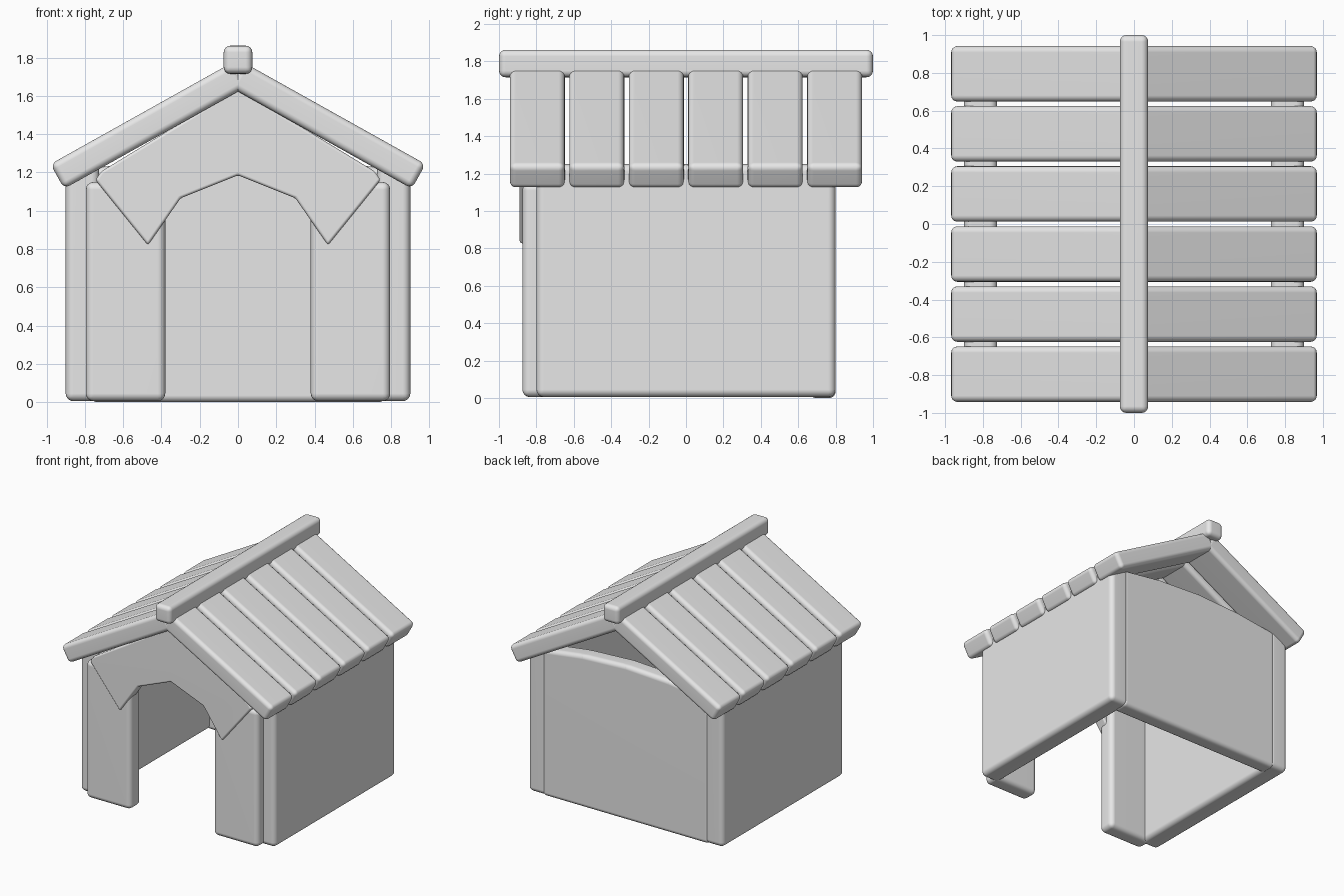
import bpy
import bmesh
import math
from mathutils import Matrix, Vector

cube = bpy.data.objects.get("Cube")
if cube:
    bpy.data.objects.remove(cube, do_unlink=True)

# One plain colour for the whole model
grey = bpy.data.materials.new("light_grey")
grey.use_nodes = True
GREY = (0.8, 0.8, 0.8, 1)
grey.diffuse_color = GREY
grey.node_tree.nodes["Principled BSDF"].inputs["Base Color"].default_value = GREY


def slab(name, outline, y0, y1, bevel):
    """Extrude an x-z outline from y0 to y1 and round its edges."""
    bm = bmesh.new()
    face = bm.faces.new([bm.verts.new((x, y0, z)) for x, z in outline])
    ext = bmesh.ops.extrude_face_region(bm, geom=[face])
    verts = [v for v in ext["geom"] if isinstance(v, bmesh.types.BMVert)]
    bmesh.ops.translate(bm, verts=verts, vec=(0, y1 - y0, 0))
    bmesh.ops.recalc_face_normals(bm, faces=bm.faces[:])
    bmesh.ops.bevel(bm, geom=bm.edges[:], offset=bevel, segments=4,
                    profile=0.5, affect='EDGES', clamp_overlap=True)
    mesh = bpy.data.meshes.new(name)
    bm.to_mesh(mesh)
    bm.free()
    mesh.materials.append(grey)
    obj = bpy.data.objects.new(name, mesh)
    bpy.context.collection.objects.link(obj)
    bpy.ops.object.select_all(action='DESELECT')
    obj.select_set(True)
    bpy.context.view_layer.objects.active = obj
    bpy.ops.object.shade_smooth_by_angle(angle=math.radians(40))
    obj.modifiers.new("flat_panels", 'WEIGHTED_NORMAL').keep_sharp = True
    return obj


def rect(x0, x1, z0, z1):
    return [(x0, z0), (x1, z0), (x1, z1), (x0, z1)]


def mirrored(outline, side):
    return [(x * side, z) for x, z in outline]


# Roof plank cross-section, sloping from the eave up past the ridge line
pitch = math.radians(29.2)
up_slope = Vector((-math.cos(pitch), math.sin(pitch)))
normal = Vector((math.sin(pitch), math.cos(pitch)))
eave = Vector((0.908, 1.115))
length, thickness = 1.09, 0.147
plank = [tuple(p) for p in (eave, eave + normal * thickness,
                            eave + normal * thickness + up_slope * length,
                            eave + up_slope * length)]

for side, label in ((1, "left"), (-1, "right")):
    slab(f"{label}_wall", mirrored(rect(0.725, 0.9, 0.005, 1.25), side), -0.8, 0.8, 0.04)
    slab(f"{label}_front_panel", mirrored(rect(0.38, 0.795, 0.005, 1.15), side),
         -0.875, -0.73, 0.04)
    for i in range(6):
        y = -0.795 + 0.318 * i
        slab(f"{label}_roof_plank_{i + 1}", mirrored(plank, side),
             y - 0.147, y + 0.147, 0.033)

# Back wall with a slightly raised middle
slab("back_wall", [(-0.77, 0), (0.77, 0), (0.77, 1.22), (0.4, 1.27),
                   (0, 1.29), (-0.4, 1.27), (-0.77, 1.22)], 0.66, 0.8, 0.035)

# Gable board with the arched doorway cut-out
half = [(0.3, 1.065), (0.47, 0.82), (0.745, 1.16), (0.715, 1.205)]
gable = [(0, 1.185)] + half + [(0, 1.64)] + mirrored(half[::-1], -1)
slab("gable_board", gable, -0.89, -0.79, 0.015)

# Ridge beam
slab("ridge_beam", rect(-0.075, 0.075, 1.715, 1.862), -1, 1, 0.035)
